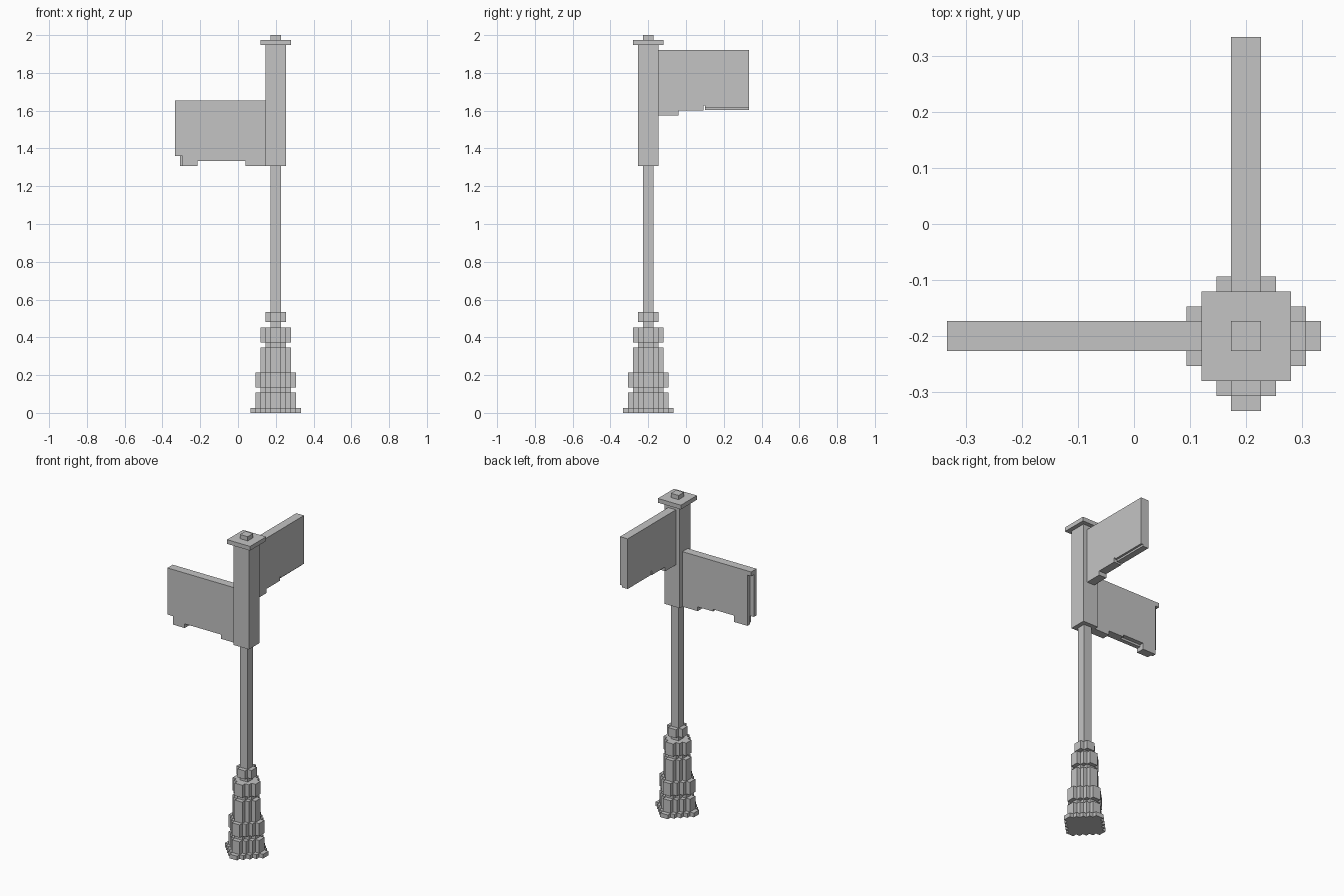
import bpy
import bmesh
from mathutils import Vector

if "Cube" in bpy.data.objects:
    bpy.data.objects.remove(bpy.data.objects["Cube"])

U = 2 / 75                      # one block of the model
CENTRE = Vector((0.2, -0.2, 0))  # axis of the post

grey = bpy.data.materials.new("light_grey")
grey.use_nodes = True
GREY = (0.55, 0.55, 0.55, 1)
grey.diffuse_color = GREY
grey.node_tree.nodes["Principled BSDF"].inputs["Base Color"].default_value = GREY


def finish(name, bm):
    bmesh.ops.recalc_face_normals(bm, faces=bm.faces)
    for v in bm.verts:
        v.co = v.co * U + CENTRE
    mesh = bpy.data.meshes.new(name)
    bm.to_mesh(mesh)
    bm.free()
    mesh.materials.append(grey)
    obj = bpy.data.objects.new(name, mesh)
    bpy.context.collection.objects.link(obj)


def prism(name, outline, low, high, place):
    """Extrude a 2D outline between two levels; place maps (a, b, level) to xyz."""
    bm = bmesh.new()
    face = bm.faces.new([bm.verts.new(place(a, b, low)) for a, b in outline])
    shift = Vector(place(0, 0, high)) - Vector(place(0, 0, low))
    top = bmesh.ops.extrude_face_region(bm, geom=[face], use_keep_orig=True)["geom"]
    bmesh.ops.translate(bm, vec=shift,
                        verts=[g for g in top if isinstance(g, bmesh.types.BMVert)])
    finish(name, bm)


def upright(a, b, level):
    return (a, b, level)


def square(r):
    return [(r, -r), (r, r), (-r, r), (-r, -r)]


def stepped_round(r):
    """Blocky circle: a staircase corner turned through four quarters."""
    corner = [(r, 1)]
    for k in range(1, r):
        corner += [(r - k, k), (r - k, k + 1)]
    points = []
    for _ in range(4):
        points += corner
        corner = [(-y, x) for x, y in corner]
    return points


# Stacked pedestal rings: name, radius, bottom, top
for name, r, low, high in [
        ("foot_plate", 5, 0, 1), ("foot_ring", 4, 1, 4), ("foot_neck", 3, 4, 5),
        ("lower_ring", 4, 5, 8), ("pedestal_drum", 3, 8, 13), ("drum_neck", 2, 13, 14),
        ("upper_ring", 3, 14, 17), ("ring_neck", 1, 17, 18), ("collar", 2, 18, 20)]:
    prism(name, stepped_round(r), low, high, upright)

# Post, sign holder, cap and finial
for name, r, low, high in [("post", 1, 20, 49), ("sign_holder", 2, 49, 73),
                           ("cap", 3, 73, 74), ("finial", 1, 74, 75)]:
    prism(name, square(r), low, high, upright)


# Sign boards: a is the distance out from the post, b the height
def toward_right(a, b, level):
    return (-a, level, b)


def toward_back(a, b, level):
    return (level, a, b)


# Lower sign: front half runs to the end, back half is set in under its top row
prism("lower_sign_front", [(2, 49), (6, 49), (6, 50), (15.5, 50), (15.5, 49),
                           (18.5, 49), (18.5, 51), (20, 51), (20, 62), (2, 62)],
      -1, 0, toward_right)
prism("lower_sign_back", [(2, 49), (6, 49), (6, 50), (10, 50), (10, 50.5), (15.5, 50.5),
                          (15.5, 49), (19, 49), (19, 61), (20, 61), (20, 62), (2, 62)],
      0, 1, toward_right)

# Upper sign: small step near the post and an undercut lower edge
prism("upper_sign_board", [(2, 59), (6, 59), (6, 60), (11, 60), (11, 61), (11.3, 61),
                           (11.3, 60.6), (20, 60.6), (20, 72), (2, 72)],
      -1, 1, toward_back)
prism("upper_sign_lip", [(11.3, 60.15), (20, 60.15), (20, 60.6), (11.3, 60.6)],
      -1, 0.5, toward_back)
